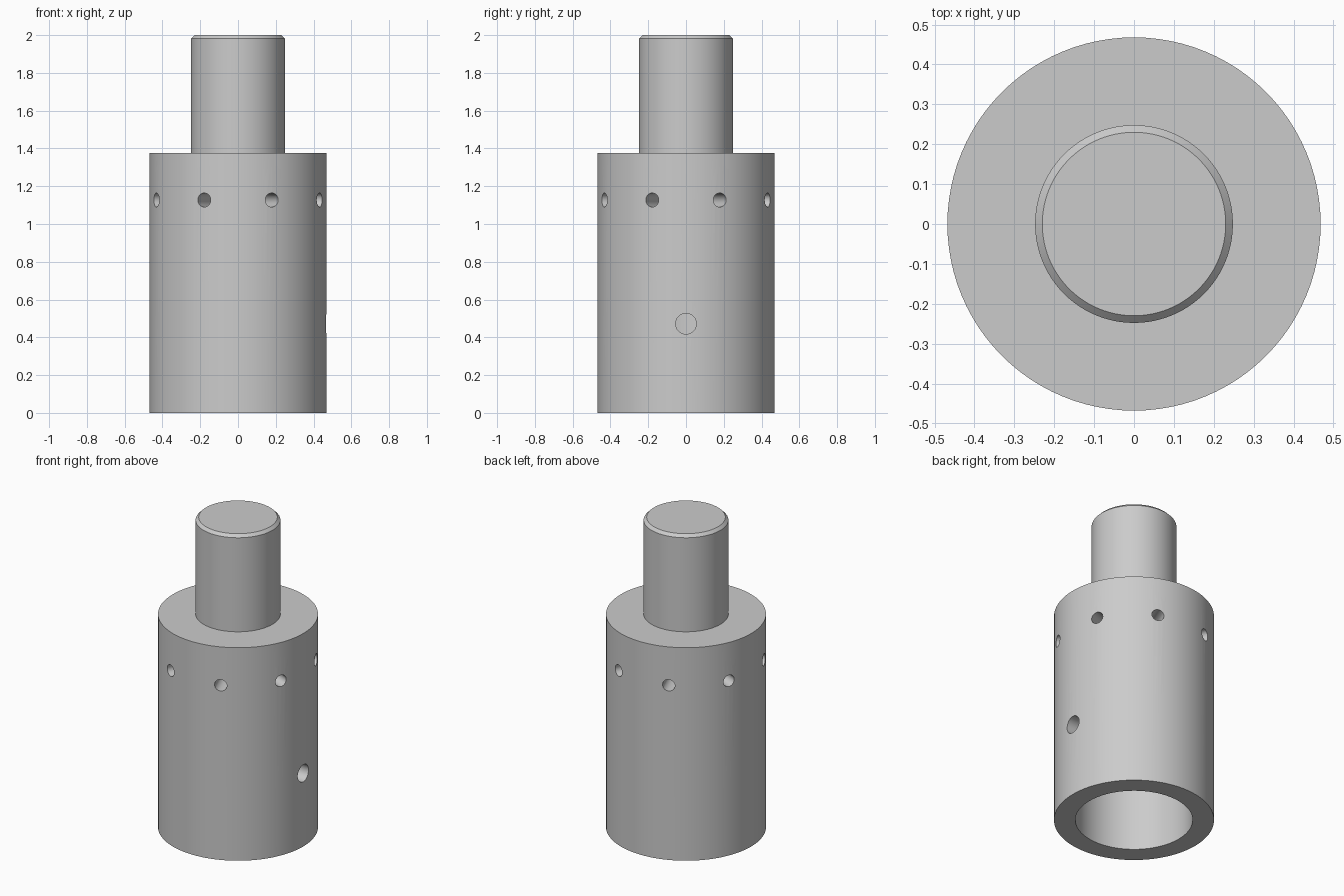
import bpy, bmesh, math
from mathutils import Matrix, Vector

if "Cube" in bpy.data.objects:
    bpy.data.objects.remove(bpy.data.objects["Cube"])

SEGMENTS = 96
steel = bpy.data.materials.new("plain grey steel")
steel.diffuse_color = (0.6, 0.6, 0.6, 1)
steel.use_nodes = True
steel.node_tree.nodes["Principled BSDF"].inputs["Base Color"].default_value = steel.diffuse_color


def lathe(name, profile):
    """Revolve (radius, z) points, starting and ending on the axis."""
    bm = bmesh.new()
    verts = [bm.verts.new((r, 0, z)) for r, z in profile]
    edges = [bm.edges.new(pair) for pair in zip(verts, verts[1:])]
    bmesh.ops.spin(bm, geom=verts + edges, axis=(0, 0, 1), cent=(0, 0, 0),
                   angle=2 * math.pi, steps=SEGMENTS)
    bmesh.ops.remove_doubles(bm, verts=bm.verts, dist=1e-5)
    # merge the flat fans into clean discs
    bmesh.ops.dissolve_verts(bm, verts=[v for v in bm.verts
                                        if v.co.xy.length < 1e-4])
    bmesh.ops.recalc_face_normals(bm, faces=bm.faces)
    mesh = bpy.data.meshes.new(name)
    bm.to_mesh(mesh)
    bm.free()
    obj = bpy.data.objects.new(name, mesh)
    bpy.context.collection.objects.link(obj)
    mesh.materials.append(steel)
    return obj


def add_drill(bm, angle, z, radius, inner):
    """Add a radial cylinder reaching from the inner radius past the wall."""
    outer = 0.56
    direction = Vector((math.cos(angle), math.sin(angle), 0))
    centre = direction * (inner + outer) / 2 + Vector((0, 0, z))
    turn = direction.to_track_quat('Z', 'Y').to_matrix().to_4x4()
    bmesh.ops.create_cone(bm, cap_ends=True, segments=32, radius1=radius,
                          radius2=radius, depth=outer - inner,
                          matrix=Matrix.Translation(centre) @ turn)


# Hollow body with a stepped, chamfered pin on top
body = lathe("body_with_pin", [
    (0, 0.94), (0.343, 0.94), (0.343, 0), (0.468, 0), (0.468, 1.375),
    (0.248, 1.375), (0.248, 1.982), (0.23, 2), (0, 2)])

# Ring of eight blind holes, plus one side hole into the bore
bm = bmesh.new()
for i in range(8):
    add_drill(bm, math.radians(22.5 + 45 * i), 1.127, 0.037, 0.25)
add_drill(bm, 0, 0.472, 0.055, 0.2)
mesh = bpy.data.meshes.new("hole_cutter")
bm.to_mesh(mesh)
bm.free()
mesh.materials.append(steel)
cutter = bpy.data.objects.new("hole_cutter", mesh)
bpy.context.collection.objects.link(cutter)
cutter.hide_render = True

bpy.context.view_layer.objects.active = body
body.select_set(True)
cut = body.modifiers.new("holes", 'BOOLEAN')
cut.operation = 'DIFFERENCE'
cut.solver = 'EXACT'
cut.object = cutter
bpy.ops.object.modifier_apply(modifier=cut.name)
bpy.data.objects.remove(cutter)

bpy.ops.object.shade_smooth_by_angle(angle=math.radians(30))
